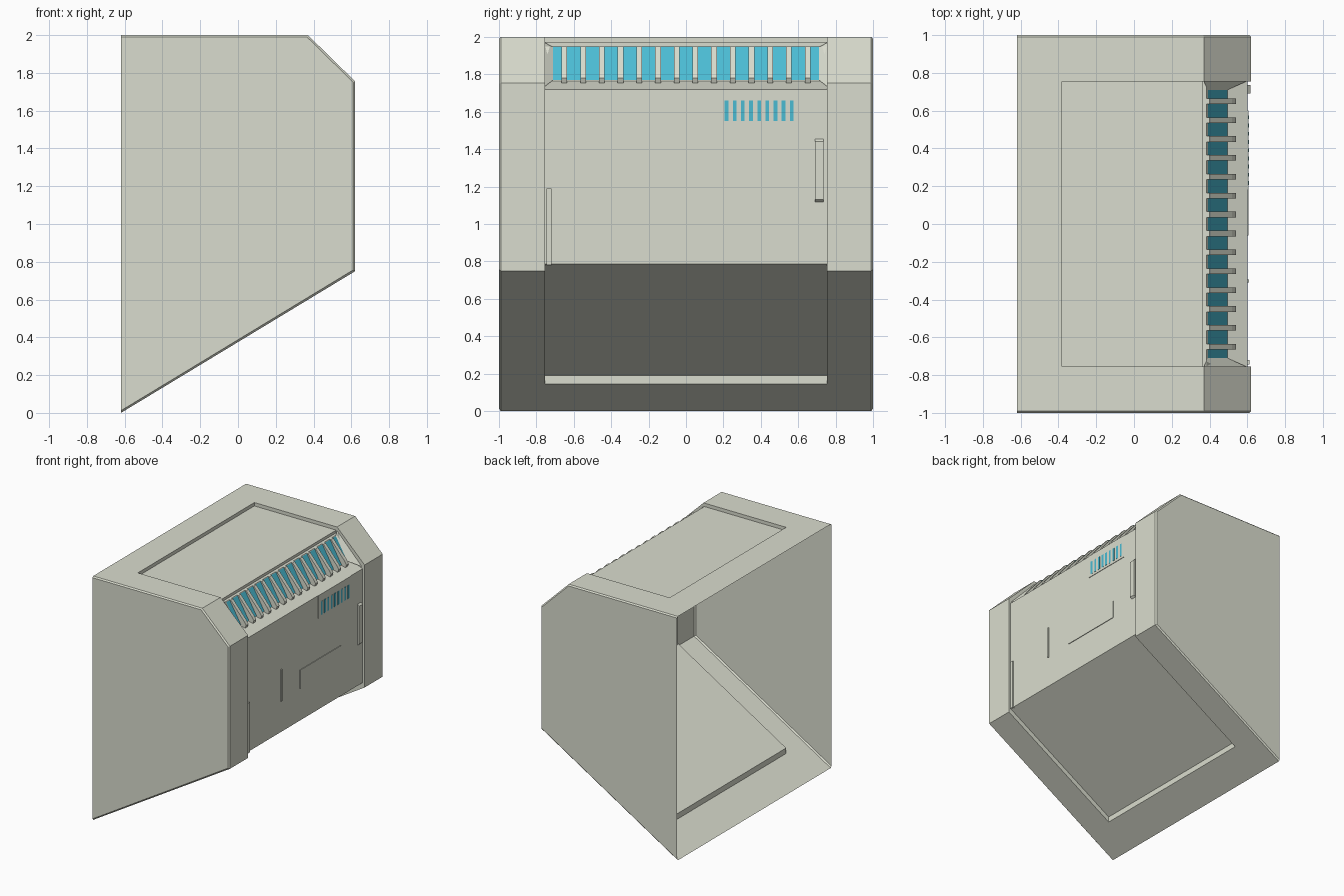
import bpy, bmesh

if "Cube" in bpy.data.objects:
    bpy.data.objects.remove(bpy.data.objects["Cube"])

def mat(name, c):
    m = bpy.data.materials.new(name)
    m.diffuse_color = (*c, 1)
    m.use_nodes = True
    m.node_tree.nodes["Principled BSDF"].inputs["Base Color"].default_value = m.diffuse_color
    return m

BODY = mat("pale_casing", (0.70, 0.72, 0.62))
CYAN = mat("cyan_glow", (0.07, 0.50, 0.65))

def finish(name, bm, material):
    bmesh.ops.remove_doubles(bm, verts=bm.verts, dist=0.0005)
    bmesh.ops.recalc_face_normals(bm, faces=bm.faces)
    me = bpy.data.meshes.new(name)
    bm.to_mesh(me)
    bm.free()
    me.materials.append(material)
    ob = bpy.data.objects.new(name, me)
    bpy.context.collection.objects.link(ob)
    return ob

def face(bm, pts):
    bm.faces.new([bm.verts.new(p) for p in pts])

def loft(bm, a, ya, b, yb):
    """Open strip of quads between two xz profiles."""
    for i in range(len(a) - 1):
        face(bm, [(a[i][0], ya, a[i][1]), (a[i+1][0], ya, a[i+1][1]),
                  (b[i+1][0], yb, b[i+1][1]), (b[i][0], yb, b[i][1])])

def prism(bm, prof, y0, y1):
    """Closed xz profile extruded along y."""
    loft(bm, prof + prof[:1], y0, prof + prof[:1], y1)
    for y in (y0, y1):
        face(bm, [(x, y, z) for x, z in prof])

def rect(x0, x1, z0, z1):
    return [(x0, z0), (x1, z0), (x1, z1), (x0, z1)]

# Profiles: outer frame, chamfered end cap, recessed middle section
Y = 0.755
outer = [(-.62, 0), (-.38, .145), (.62, .75), (.62, 1.755), (.37, 2), (-.38, 2), (-.62, 2)]
cap = [(-.62, .012), (-.38, .157), (.61, .757), (.61, 1.75), (.365, 1.99), (-.38, 1.99), (-.62, 1.99)]
inner = [(-.38, .145), (-.38, .19), (.602, .785), (.602, 1.72), (.49, 1.765),
         (.385, 1.95), (.362, 1.95), (.362, 1.972), (-.38, 1.972), (-.38, 2)]

# Casing shell, open at the back
bm = bmesh.new()
for s in (-1, 1):
    loft(bm, outer, s * Y, outer, s * .99)
    loft(bm, outer, s * .99, cap, s)
    face(bm, [(x, s, z) for x, z in cap])
    face(bm, [(x, s * Y, z) for x, z in outer[1:6] + inner[-2:0:-1]])
for ends in (outer[:2], outer[5:]):
    loft(bm, ends, -Y, ends, Y)
loft(bm, inner, -Y, inner, Y)
finish("casing", bm, BODY)

# Sloped cheeks closing both ends of the top vent
bm = bmesh.new()
for s in (-1, 1):
    loft(bm, [(.37, 1.97), (.595, 1.735)], s * Y, [(.39, 1.945), (.495, 1.77)], s * .71)
finish("vent_cheeks", bm, BODY)

# Glowing panel behind the top vent
bm = bmesh.new()
glow = [(.391, 1.948), (.494, 1.77)]
loft(bm, glow, -.71, glow, .71)
finish("vent_glow", bm, CYAN)

# Row of vent fins
bm = bmesh.new()
for i in range(14):
    y = -.65 + .1 * i
    prism(bm, [(.385, 1.95), (.40, 1.95), (.52, 1.81), (.54, 1.78), (.53, 1.755), (.49, 1.765)],
          y - .015, y + .015)
finish("vent_fins", bm, BODY)

# Small grille plate with glowing slots
bm = bmesh.new()
prism(bm, rect(.595, .606, 1.53, 1.72), .18, .60)
finish("grille_plate", bm, BODY)
bm = bmesh.new()
for i in range(9):
    y = .217 + .0435 * i
    prism(bm, rect(.60, .608, 1.55, 1.66), y - .01, y + .01)
finish("grille_slots", bm, CYAN)

# Shallow plates, edge strips and the side handle on the front panel
bm = bmesh.new()
for y0, y1, z0, z1, x in [(-.06, .47, 1.05, 1.2, .607), (-.31, -.295, 1.04, 1.3, .61),
                          (-.745, -.72, .78, 1.19, .612)]:
    prism(bm, rect(.595, x, z0, z1), y0, y1)
finish("front_plates", bm, BODY)
bm = bmesh.new()
prism(bm, [(.595, 1.11), (.617, 1.13), (.617, 1.44), (.595, 1.46)], .69, .735)
finish("handle", bm, BODY)
